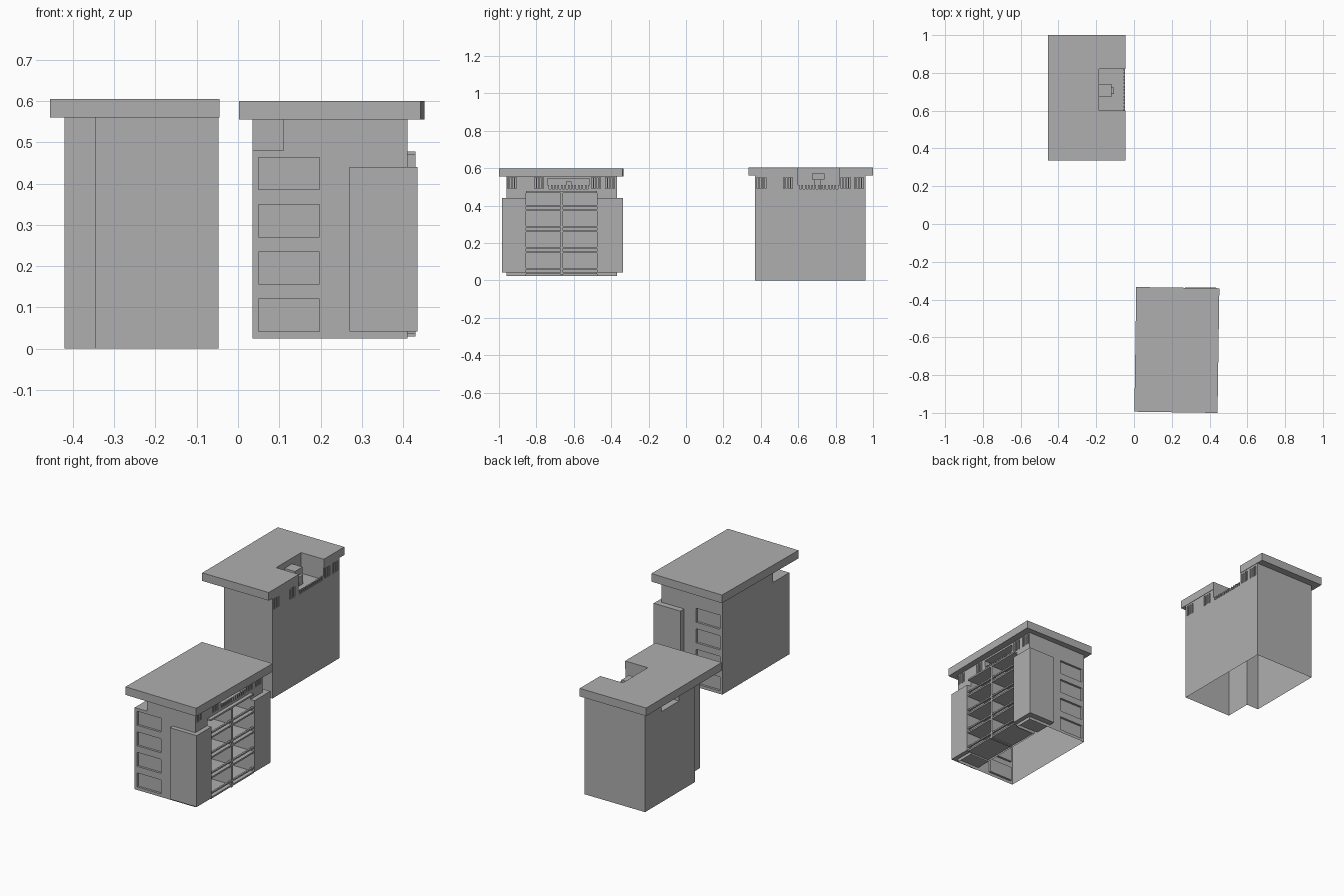
import bpy, bmesh, math
from mathutils import Vector, Matrix

if "Cube" in bpy.data.objects:
    bpy.data.objects.remove(bpy.data.objects["Cube"], do_unlink=True)

grey = bpy.data.materials.new("plain_grey")
grey.use_nodes = True
grey.diffuse_color = (0.43, 0.43, 0.43, 1)
grey.node_tree.nodes["Principled BSDF"].inputs["Base Color"].default_value = (0.43, 0.43, 0.43, 1)


def boxes(name, spans):
    """One object made of boxes, each given as x, y and z ranges."""
    bm = bmesh.new()
    for span in spans:
        lo, hi = Vector([s[0] for s in span]), Vector([s[1] for s in span])
        fit = Matrix.Translation((lo + hi) / 2) @ Matrix.Diagonal((*(hi - lo), 1))
        bmesh.ops.create_cube(bm, size=1, matrix=fit)
    mesh = bpy.data.meshes.new(name)
    bm.to_mesh(mesh)
    bm.free()
    mesh.materials.append(grey)
    ob = bpy.data.objects.new(name, mesh)
    bpy.context.collection.objects.link(ob)
    return ob


def carve(ob, spans):
    cutter = boxes("cutter", spans)
    cutter.hide_render = True
    mod = ob.modifiers.new("cut", 'BOOLEAN')
    mod.operation, mod.solver, mod.object = 'DIFFERENCE', 'EXACT', cutter
    bpy.context.view_layer.objects.active = ob
    bpy.ops.object.modifier_apply(modifier=mod.name)
    bpy.data.objects.remove(cutter, do_unlink=True)


def open_bottom(ob):
    bm = bmesh.new()
    bm.from_mesh(ob.data)
    low = min(v.co.z for v in bm.verts)
    floor = [f for f in bm.faces if all(v.co.z < low + 0.001 for v in f.verts)]
    bmesh.ops.delete(bm, geom=floor, context='FACES')
    bm.to_mesh(ob.data)
    bm.free()


def vents(x, starts):
    """Groups of four narrow upright slots under the eaves."""
    return [((x - 0.02, x + 0.02), (y + i * 0.014, y + i * 0.014 + 0.007), (0.493, 0.55))
            for y in starts for i in range(4)]


def railing(name, x, y0, y1):
    count = 13
    step = (y1 - y0 - 0.008) / (count - 1)
    boxes(name, [((x - 0.008, x), (y0 + i * step, y0 + i * step + 0.008), (0.488, 0.51))
                 for i in range(count)])


# Front building: body with windows, balcony bay, terrace and corner notch
front = boxes("front_body", [((0.035, 0.41), (-0.96, -0.37), (0.025, 0.555))])
cuts = [((0.02, 0.11), (-0.98, -0.817), (0.48, 0.57)),
        ((0.29, 0.45), (-0.855, -0.475), (0, 0.477)),
        ((0.275, 0.45), (-0.74, -0.515), (0.49, 0.545))]
for level in range(4):
    z = 0.042 + level * 0.1145
    for y in (-0.96, -0.37):
        cuts.append(((0.05, 0.197), (y - 0.012, y + 0.012), (z, z + 0.078)))
carve(front, cuts + vents(0.41, (-0.955, -0.81, -0.505, -0.43)))
open_bottom(front)

# Slightly turned front roof
roof = boxes("front_roof", [((-0.22, 0.22), (-0.33, 0.33), (0.555, 0.6))])
roof.location = (0.227, -0.667, 0)
roof.rotation_euler.z = math.radians(-0.85)

# Corner pillars
for side, y0, y1 in (("near", -0.985, -0.855), ("far", -0.475, -0.337)):
    boxes(side + "_pillar", [((0.27, 0.435), (y0, y1), (0.042, 0.44))])

# Balconies: floors, rails and the divider between the two bays
for level in range(4):
    z = 0.035 + level * 0.112
    boxes("balcony_floor", [((0.29, 0.43), (-0.855, -0.475), (z, z + 0.009))])
    boxes("balcony_rail", [((0.42, 0.43), (-0.855, -0.475), (z + 0.025, z + 0.033))])
boxes("balcony_top", [((0.29, 0.43), (-0.855, -0.475), (0.469, 0.478))])
boxes("balcony_divider", [((0.29, 0.43), (-0.67, -0.657), (0.03, 0.478))])

# Front terrace
railing("front_railing", 0.41, -0.74, -0.515)
boxes("front_terrace_post", [((0.3, 0.34), (-0.642, -0.613), (0.49, 0.53))])

# Back building: plain body with a full-height corner notch and terrace
back = boxes("back_body", [((-0.42, -0.047), (0.37, 0.96), (0, 0.56))])
carve(back, [((-0.45, -0.345), (0.35, 0.52), (-0.1, 0.6)),
             ((-0.45, -0.28), (0.66, 0.815), (0.505, 0.6)),
             ((-0.185, 0), (0.6, 0.82), (0.49, 0.6))]
      + vents(-0.047, (0.38, 0.52, 0.83, 0.9)))
open_bottom(back)

# Back roof with a cut-out over the terrace
back_roof = boxes("back_roof", [((-0.455, -0.045), (0.335, 1), (0.56, 0.605))])
carve(back_roof, [((-0.185, 0), (0.6, 0.82), (0.5, 0.7))])

# Back terrace railing and small porch
railing("back_railing", -0.047, 0.6, 0.82)
boxes("porch_post", [((-0.185, -0.105), (0.688, 0.722), (0.49, 0.54))])
boxes("porch_canopy", [((-0.185, -0.12), (0.673, 0.74), (0.54, 0.573))])
